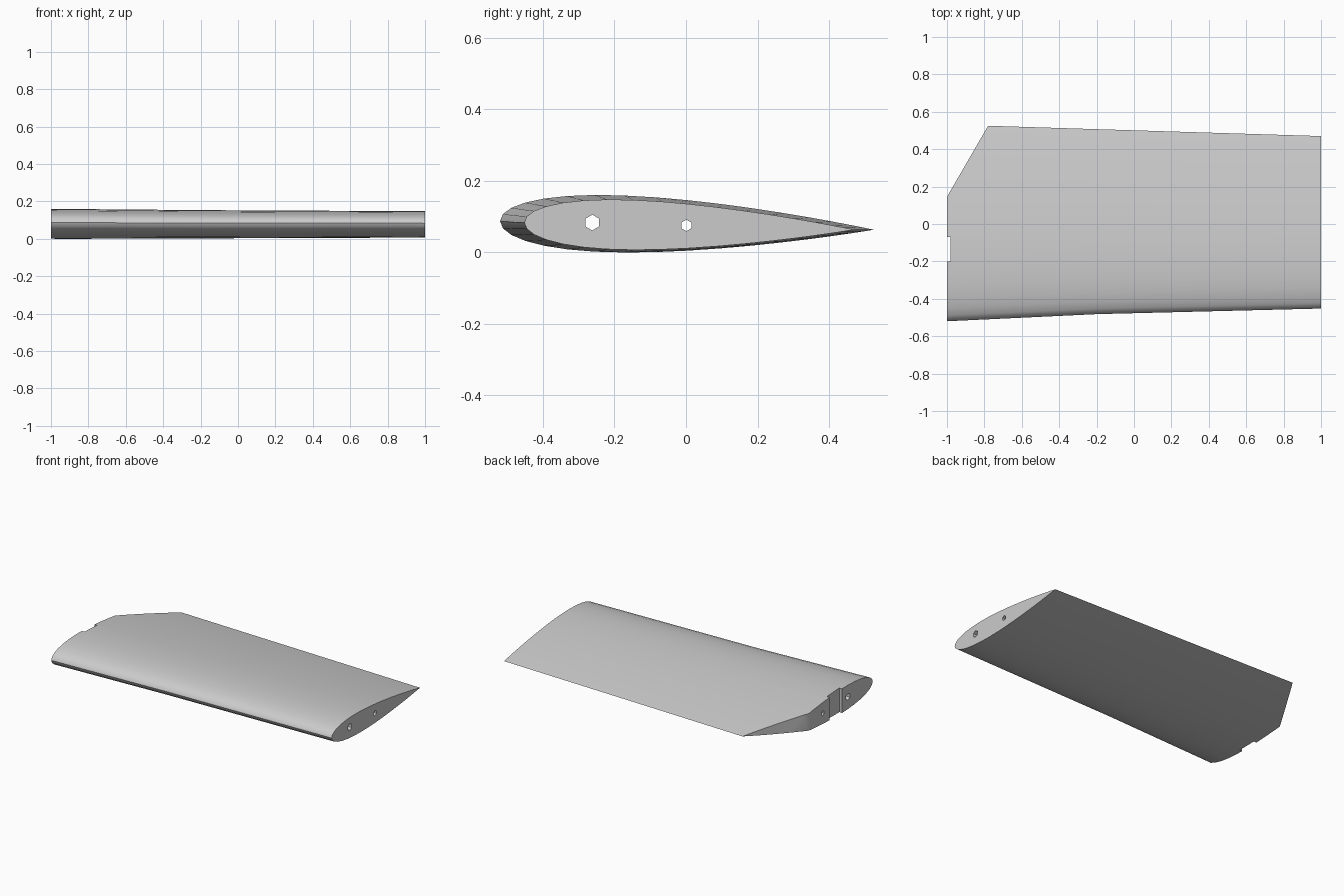
import bpy, bmesh, math
from mathutils import Matrix, Vector

cube = bpy.data.objects.get("Cube")
if cube:
    bpy.data.objects.remove(cube)

grey = bpy.data.materials.new("light grey")
grey.use_nodes = True
colour = (0.6, 0.6, 0.6, 1)
grey.diffuse_color = colour
grey.node_tree.nodes["Principled BSDF"].inputs["Base Color"].default_value = colour

STEPS = 18
THICKNESS = 0.152


def make_object(name, bm):
    bmesh.ops.recalc_face_normals(bm, faces=bm.faces)
    mesh = bpy.data.meshes.new(name)
    bm.to_mesh(mesh)
    bm.free()
    mesh.materials.append(grey)
    ob = bpy.data.objects.new(name, mesh)
    bpy.context.collection.objects.link(ob)
    return ob


def half_thickness(u):
    return 5 * THICKNESS * (0.2969 * math.sqrt(u) - 0.126 * u - 0.3516 * u**2
                            + 0.2843 * u**3 - 0.1036 * u**4)


def airfoil(x, lead, trail, z_lead, z_trail):
    """Closed symmetric section, from trailing edge over the top and back below."""
    chord = trail - lead
    points = []
    for i in range(2 * STEPS):
        u = (1 + math.cos(math.pi * i / STEPS)) / 2
        side = 1 if i < STEPS else -1
        z = z_lead + (z_trail - z_lead) * u + side * chord * half_thickness(u)
        points.append((x, lead + chord * u, z))
    return points


# Wing skin lofted through root, middle and tip sections
bm = bmesh.new()
sections = [airfoil(-1, -0.52, 0.532, 0.087, 0.063),
            airfoil(-0.2, -0.482, 0.507, 0.084, 0.063),
            airfoil(1, -0.452, 0.47, 0.083, 0.063)]
rings = [[bm.verts.new(p) for p in s] for s in sections]
for a, b in zip(rings, rings[1:]):
    for i in range(len(a)):
        j = (i + 1) % len(a)
        bm.faces.new((a[i], a[j], b[j], b[i]))
bm.faces.new(rings[0])
bm.faces.new(rings[-1])

# Slanted cut across the rear root corner
corner, end = Vector((-0.78, 0.525, 0)), Vector((-1, 0.145, 0))
along = end - corner
cut = bmesh.ops.bisect_plane(bm, geom=bm.verts[:] + bm.edges[:] + bm.faces[:],
                             plane_co=corner, plane_no=(along.y, -along.x, 0),
                             clear_outer=True)
edges = [g for g in cut["geom_cut"] if isinstance(g, bmesh.types.BMEdge)]
bmesh.ops.contextual_create(bm, geom=edges)
wing = make_object("wing", bm)


def carve(bm):
    """Subtract a cutter from the wing and discard it."""
    cutter = make_object("cutter", bm)
    cutter.hide_render = True
    mod = wing.modifiers.new("carve", "BOOLEAN")
    mod.operation = "DIFFERENCE"
    mod.solver = "EXACT"
    mod.object = cutter
    bpy.context.view_layer.objects.active = wing
    bpy.ops.object.modifier_apply(modifier=mod.name)
    bpy.data.objects.remove(cutter)


# Two hexagonal spar holes running the full span
for y, z, radius in ((-0.262, 0.083, 0.022), (0.001, 0.075, 0.016)):
    bm = bmesh.new()
    turn = Matrix.Rotation(math.pi / 2, 4, "Y") @ Matrix.Rotation(math.pi / 6, 4, "Z")
    bmesh.ops.create_cone(bm, cap_ends=True, segments=6, radius1=radius,
                          radius2=radius, depth=2.4,
                          matrix=Matrix.Translation((0, y, z)) @ turn)
    carve(bm)

# Shallow notch in the root face
bm = bmesh.new()
bmesh.ops.create_cube(bm, size=1, matrix=Matrix.Translation((-1, -0.135, 0.08))
                      @ Matrix.Diagonal((0.04, 0.13, 0.4, 1)))
carve(bm)

bpy.ops.object.select_all(action="DESELECT")
wing.select_set(True)
bpy.context.view_layer.objects.active = wing
bpy.ops.object.shade_smooth_by_angle(angle=math.radians(35))
